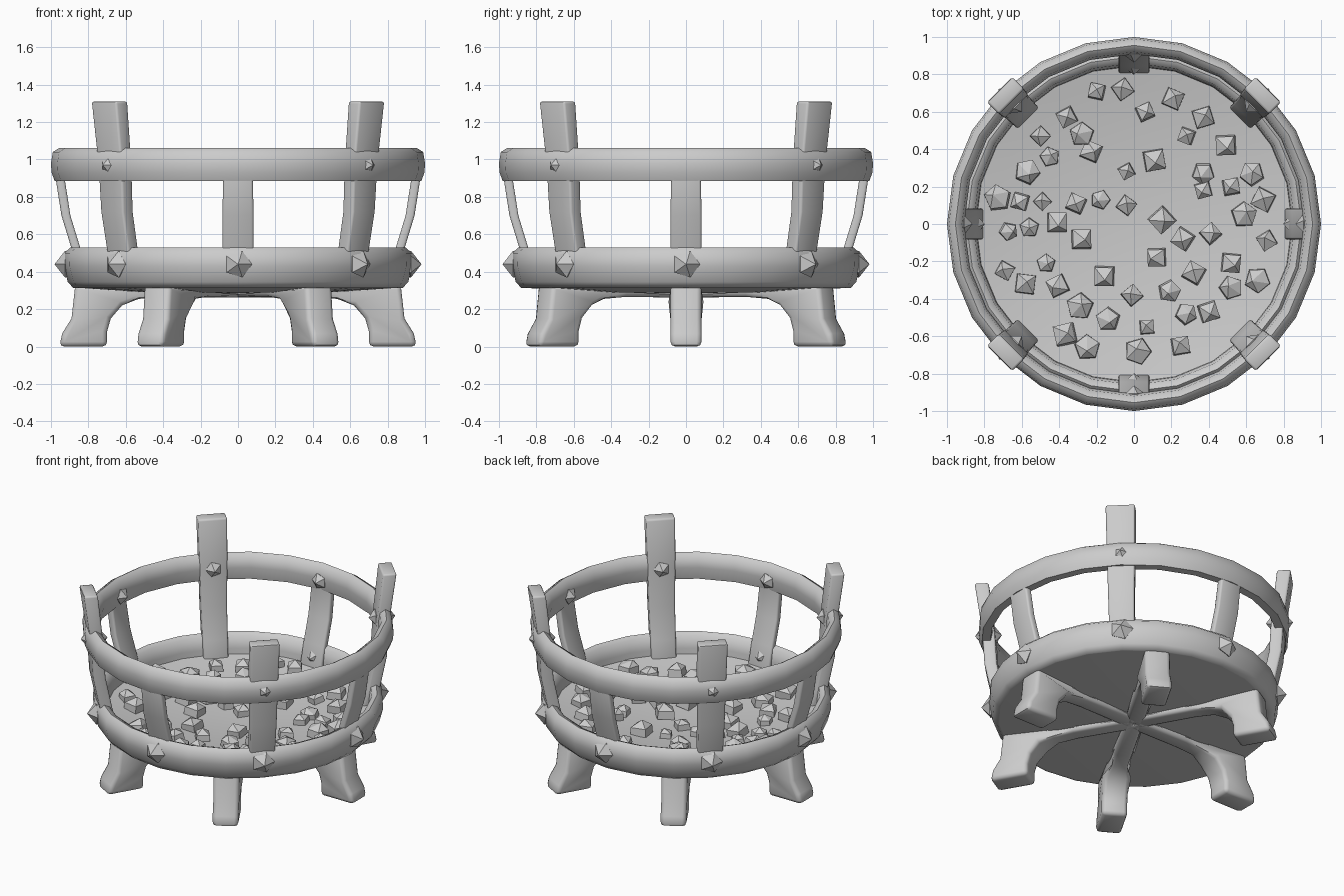
import bpy, bmesh, math, random
from mathutils import Matrix, Vector

random.seed(4)
cube = bpy.data.objects.get("Cube")
if cube:
    bpy.data.objects.remove(cube, do_unlink=True)

iron = bpy.data.materials.new("plain_grey")
iron.use_nodes = True
grey = (0.6, 0.6, 0.6, 1)
iron.diffuse_color = grey
iron.node_tree.nodes["Principled BSDF"].inputs["Base Color"].default_value = grey


def finish(bm, name, angle=None, bevel=0):
    """Turn a bmesh into a named object with shading and an optional bevel."""
    bmesh.ops.recalc_face_normals(bm, faces=bm.faces)
    if bevel:
        bmesh.ops.bevel(bm, geom=[e for e in bm.edges if e.calc_face_angle(0) > 0.9],
                        offset=bevel, segments=2, profile=0.5, affect='EDGES')
    mesh = bpy.data.meshes.new(name)
    bm.to_mesh(mesh)
    bm.free()
    mesh.materials.append(iron)
    obj = bpy.data.objects.new(name, mesh)
    bpy.context.collection.objects.link(obj)
    if angle:
        bpy.ops.object.select_all(action='DESELECT')
        obj.select_set(True)
        bpy.context.view_layer.objects.active = obj
        bpy.ops.object.shade_smooth_by_angle(angle=math.radians(angle))
    return obj


def spin(name, profile, closed, angle, steps=24):
    """Revolve an (r, z) profile around the z axis."""
    bm = bmesh.new()
    verts = [bm.verts.new((0, r, z)) for r, z in profile]
    pairs = list(zip(verts, verts[1:]))
    if closed:
        pairs.append((verts[-1], verts[0]))
    edges = [bm.edges.new(p) for p in pairs]
    bmesh.ops.spin(bm, geom=verts + edges, axis=(0, 0, 1), cent=(0, 0, 0),
                   angle=math.tau, steps=steps, use_duplicate=False)
    bmesh.ops.remove_doubles(bm, verts=bm.verts, dist=0.0005)
    return finish(bm, name, angle)


def turn(obj, degrees):
    obj.rotation_euler.z = math.radians(degrees)


def post(name, path, degrees):
    """Loft a bar through (radius, height, half thickness, half width) stations."""
    bm = bmesh.new()
    rows = [[bm.verts.new((r + a * t, b * w, z))
             for a, b in ((-1, -1), (1, -1), (1, 1), (-1, 1))]
            for r, z, t, w in path]
    for low, high in zip(rows, rows[1:]):
        for i in range(4):
            j = (i + 1) % 4
            bm.faces.new((low[i], low[j], high[j], high[i]))
    bm.faces.new(rows[0])
    bm.faces.new(rows[-1])
    turn(finish(bm, name, 50, bevel=0.012), degrees)


def leg(name, degrees):
    """Extrude the side outline of a leg and its cross beam."""
    outline = [(0, 0.262), (0.4, 0.265), (0.53, 0.255), (0.62, 0.22), (0.68, 0.15),
               (0.70, 0.08), (0.70, 0), (0.955, 0), (0.94, 0.07), (0.89, 0.15),
               (0.87, 0.33), (0, 0.3)]
    bm = bmesh.new()
    face = bm.faces.new([bm.verts.new((x, -0.083, z)) for x, z in outline])
    side = bmesh.ops.extrude_face_region(bm, geom=[face])
    moved = [v for v in side["geom"] if isinstance(v, bmesh.types.BMVert)]
    bmesh.ops.translate(bm, vec=(0, 0.166, 0), verts=moved)
    for v in bm.verts:
        if v.co.x < 0.6:
            v.co.y *= 0.75
    turn(finish(bm, name, 50, bevel=0.025), degrees)


def stud(name, radius, height, size, degrees, direction=1):
    """Faceted spike pointing outward (1) or inward (-1)."""
    bm = bmesh.new()
    bmesh.ops.create_cone(bm, cap_ends=True, segments=5, radius1=size * 0.75,
                          radius2=size, depth=size * 0.6,
                          matrix=Matrix.Translation((0, 0, -size * 0.3)))
    top = max(bm.faces, key=lambda f: f.calc_center_median().z)
    bmesh.ops.poke(bm, faces=[top], offset=size * 0.75)
    bm.transform(Matrix.Rotation(direction * math.pi / 2, 4, 'Y'))
    bm.transform(Matrix.Translation((radius, 0, height)))
    turn(finish(bm, name), degrees)


# Hoops and bowl
spin("upper_hoop", [(0.925, 0.885), (0.98, 0.885), (0.997, 0.93), (1.0, 0.98),
                    (0.99, 1.04), (0.955, 1.062), (0.92, 1.04), (0.908, 0.97)], True, 60)
spin("lower_hoop", [(0.84, 0.32), (0.88, 0.312), (0.91, 0.345), (0.932, 0.43),
                    (0.93, 0.5), (0.895, 0.53), (0.86, 0.515), (0.848, 0.43)], True, 60)


def floor_height(r):
    return 0.305 + 0.12 * r * r


dish = [(r, floor_height(r)) for r in (0, 0.2, 0.4, 0.6, 0.75, 0.87)]
spin("bowl", dish + [(0.88, 0.315), (0.5, 0.29), (0, 0.285)], False, 45)

# Six splayed legs meeting under the bowl
for i in range(6):
    leg(f"leg_{i + 1}", i * 60)

# Tall posts on the diagonals, short posts between them
tall = [(0.83, 0.34, 0.04, 0.08), (0.87, 0.5, 0.04, 0.082), (0.915, 0.72, 0.04, 0.085),
        (0.93, 0.97, 0.04, 0.09), (0.972, 1.31, 0.045, 0.095)]
short = [(0.82, 0.34, 0.025, 0.083), (0.868, 0.53, 0.024, 0.083),
         (0.92, 0.7, 0.024, 0.083), (0.948, 0.88, 0.024, 0.08), (0.94, 1.0, 0.024, 0.08)]
for i in range(4):
    flat, diagonal = i * 90, i * 90 + 45
    post(f"tall_post_{i + 1}", tall, diagonal)
    post(f"short_post_{i + 1}", short, flat)
    stud(f"upper_outer_stud_{i + 1}", 0.985, 0.97, 0.05, diagonal)
    stud(f"tall_post_inner_stud_{i + 1}", 0.89, 0.97, 0.055, diagonal, -1)
    stud(f"short_post_inner_stud_{i + 1}", 0.905, 0.95, 0.055, flat, -1)
    stud(f"bowl_inner_stud_{i + 1}", 0.835, 0.44, 0.05, flat, -1)
    for place, angle in (("flat", flat), ("diagonal", diagonal)):
        stud(f"lower_{place}_stud_{i + 1}", 0.925, 0.44, 0.075, angle)

# Coals scattered over the bowl, in hundredths of a unit
spots = [(-20, 71), (-6, 72), (6, 60), (21, 67), (37, 57), (28, 47), (49, 42), (-36, 57),
         (-50, 47), (-28, 48), (-45, 36), (-23, 39), (-57, 28), (-4, 28), (11, 34), (-73, 14),
         (-61, 12), (-49, 12), (-31, 11), (-18, 13), (-4, 10), (15, 2), (37, 27), (37, 18),
         (52, 20), (63, 27), (69, 13), (59, 5), (71, -9), (-67, -4), (-56, -2), (-41, 1),
         (-28, -8), (26, -8), (41, -5), (12, -18), (-69, -25), (-58, -32), (-47, -21),
         (-41, -33), (-16, -28), (32, -26), (52, -21), (52, -34), (66, -30), (-29, -44),
         (-1, -38), (19, -36), (28, -48), (40, -47), (-14, -51), (-37, -59), (7, -55),
         (-25, -66), (2, -68), (25, -65)]
bm = bmesh.new()
for x, y in spots:
    centre = Vector((x, y, 0)) / 100
    size = random.uniform(0.05, 0.078)
    new = bmesh.ops.create_cone(bm, cap_ends=True, segments=random.choice((4, 4, 5)),
                                radius1=size, radius2=size * 0.95, depth=size * 0.7)["verts"]
    caps = [f for f in {f for v in new for f in v.link_faces} if f.normal.z > 0.9
            or f.calc_center_median().z > size * 0.3]
    tip = bmesh.ops.poke(bm, faces=caps, offset=size * 0.5)["verts"]
    for v in tip:
        v.co.x += random.uniform(-0.3, 0.3) * size
        v.co.y += random.uniform(-0.3, 0.3) * size
    centre.z = floor_height(centre.length) + size * 0.35
    place = (Matrix.Translation(centre) @ Matrix.Rotation(random.uniform(0, math.tau), 4, 'Z')
             @ Matrix.Rotation(random.uniform(-0.2, 0.2), 4, 'X'))
    bmesh.ops.transform(bm, matrix=place, verts=new + tip)
finish(bm, "coals")
